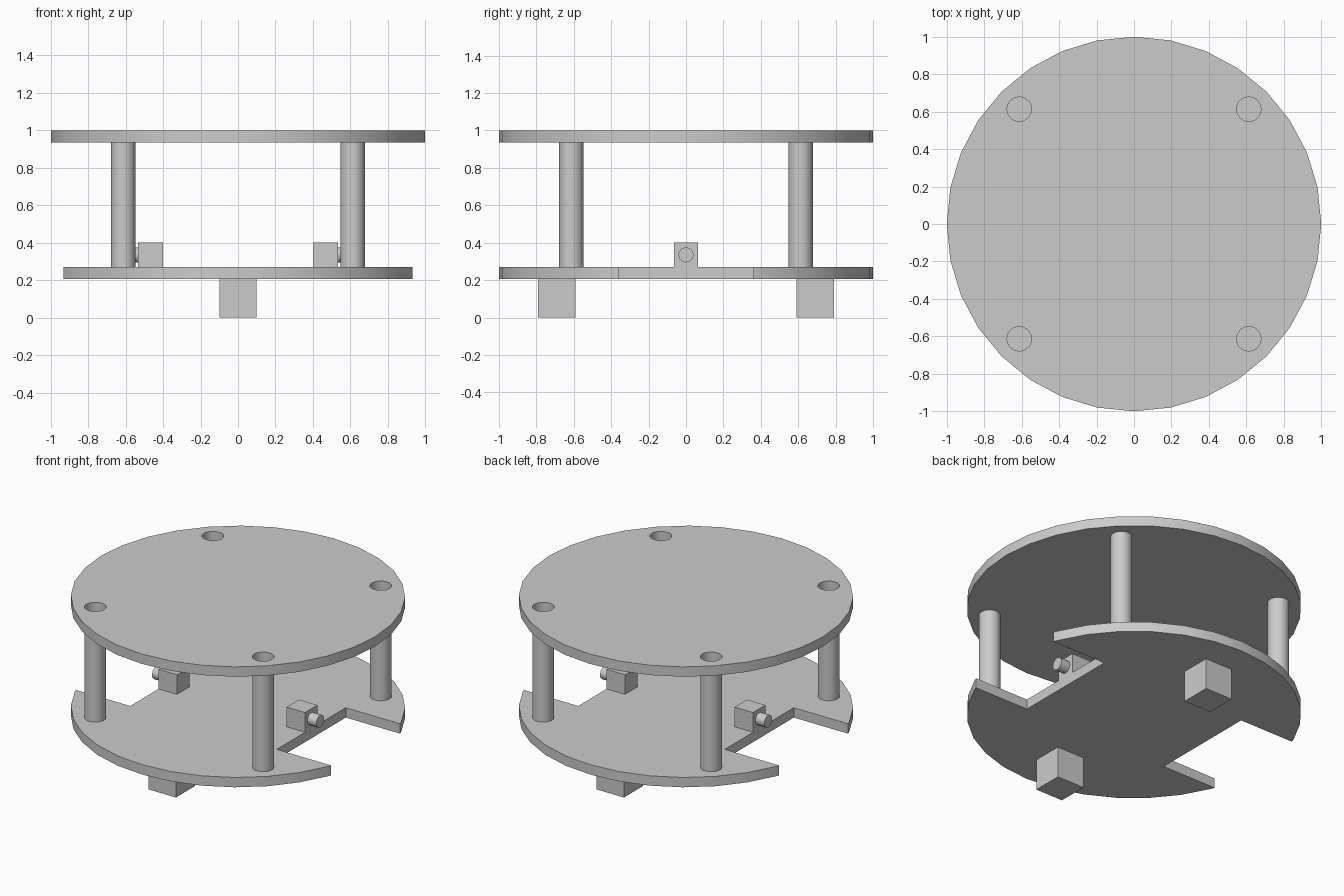
import bpy
import math

cube = bpy.data.objects.get("Cube")
if cube:
    bpy.data.objects.remove(cube, do_unlink=True)

grey = bpy.data.materials.new("light_grey")
grey.use_nodes = True
colour = (0.6, 0.6, 0.6, 1)
grey.diffuse_color = colour
grey.node_tree.nodes["Principled BSDF"].inputs["Base Color"].default_value = colour

PLATE = 0.065      # plate thickness
DECK = 0.27        # top of the lower plate
POST = 0.613       # post offset on both axes
POST_R = 0.065
NOTCH_X, NOTCH_Y = 0.535, 0.36


def finish(obj, name):
    obj.name = name
    obj.data.name = name
    obj.data.materials.clear()
    obj.data.materials.append(grey)
    return obj


def box(name, x, y, z):
    """Box from (low, high) ranges."""
    ranges = (x, y, z)
    bpy.ops.mesh.primitive_cube_add(size=1, location=[sum(r) / 2 for r in ranges])
    obj = bpy.context.object
    obj.scale = [r[1] - r[0] for r in ranges]
    bpy.ops.object.transform_apply(location=False, rotation=False, scale=True)
    return finish(obj, name)


def cylinder(name, radius, depth, centre, axis_x=False):
    turn = (0, math.pi / 2, 0) if axis_x else (0, 0, 0)
    bpy.ops.mesh.primitive_cylinder_add(vertices=32, radius=radius, depth=depth,
                                        location=centre, rotation=turn)
    return finish(bpy.context.object, name)


def smooth(obj):
    bpy.ops.object.select_all(action='DESELECT')
    obj.select_set(True)
    bpy.context.view_layer.objects.active = obj
    bpy.ops.object.shade_smooth_by_angle(angle=math.radians(30))


def cut(obj, cutters):
    """Subtract the cutters, then remove them."""
    bpy.context.view_layer.objects.active = obj
    for cutter in cutters:
        cutter.hide_render = True
        mod = obj.modifiers.new("cut", 'BOOLEAN')
        mod.operation = 'DIFFERENCE'
        mod.solver = 'EXACT'
        mod.object = cutter
        bpy.ops.object.modifier_apply(modifier=mod.name)
        bpy.data.objects.remove(cutter, do_unlink=True)


corners = [(sx * POST, sy * POST) for sx in (-1, 1) for sy in (-1, 1)]

# Upper plate with a hole above each post
upper = cylinder("upper_plate", 1, PLATE, (0, 0, 1 - PLATE / 2))
cut(upper, [cylinder("hole_cutter", POST_R, 0.3, (x, y, 1)) for x, y in corners])
smooth(upper)

# Lower plate with a wheel notch on each side
lower = cylinder("lower_plate", 1, PLATE, (0, 0, DECK - PLATE / 2))
cut(lower, [box("notch_cutter", sorted((s * NOTCH_X, s * 1.5)),
                (-NOTCH_Y, NOTCH_Y), (0, 0.5)) for s in (-1, 1)])
smooth(lower)

# Posts between the plates
for x, y in corners:
    name = ("back" if y > 0 else "front") + ("_left" if x > 0 else "_right") + "_post"
    height = 1 - PLATE - DECK
    smooth(cylinder(name, POST_R, height, (x, y, DECK + height / 2)))

# Motors with their shafts at the notch edges
for s, side in ((1, "left"), (-1, "right")):
    box(side + "_motor", sorted((s * 0.4, s * NOTCH_X)), (-0.065, 0.065), (DECK, 0.4))
    smooth(cylinder(side + "_motor_shaft", 0.04, 0.065,
                    (s * (NOTCH_X + 0.0325), 0, 0.335), axis_x=True))

# Block feet under the lower plate
for s, end in ((1, "back"), (-1, "front")):
    box(end + "_foot", (-0.1, 0.1), sorted((s * 0.59, s * 0.79)), (0, DECK - PLATE))
